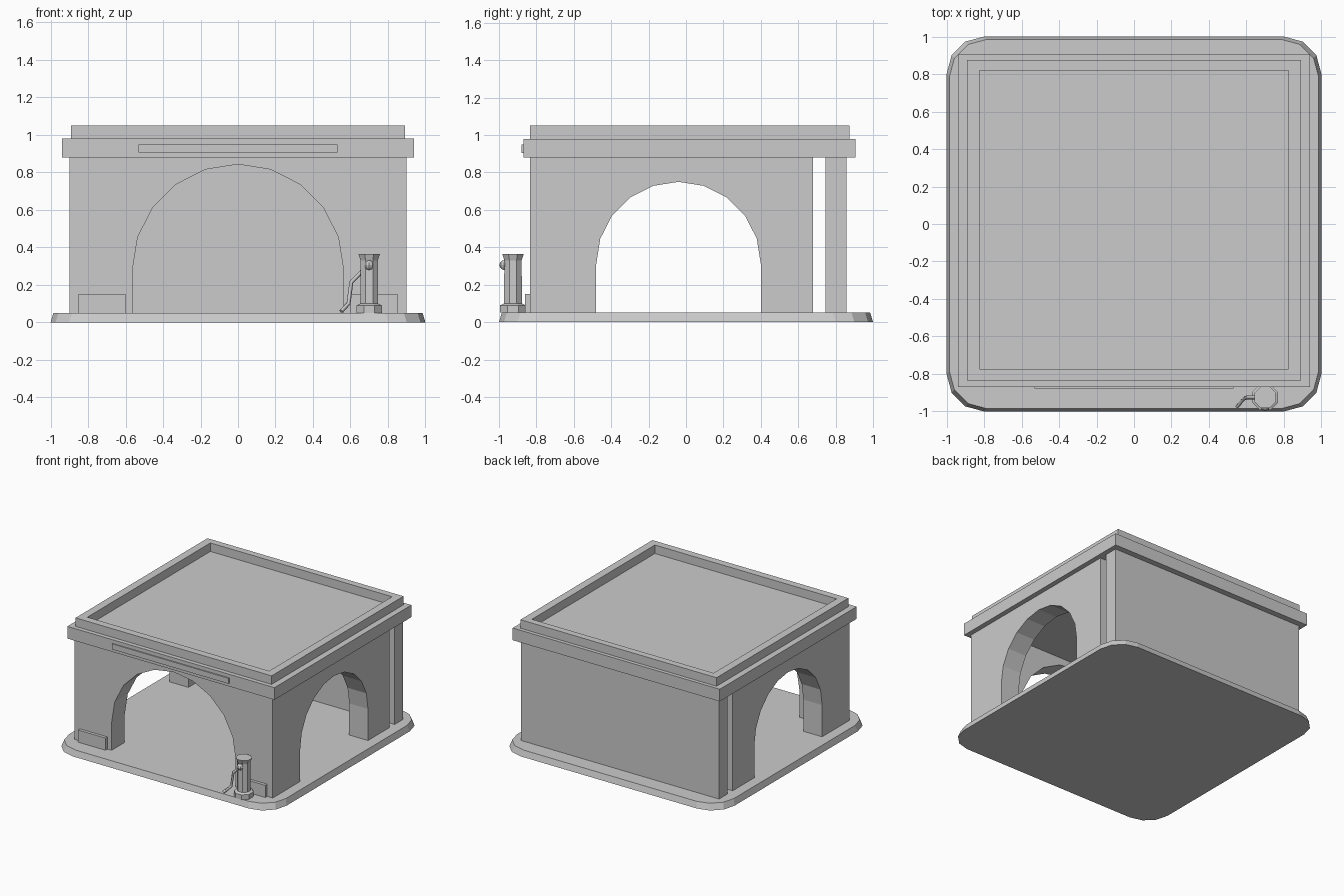
import bpy, bmesh, math
from mathutils import Vector

old = bpy.data.objects.get("Cube")
if old:
    bpy.data.objects.remove(old, do_unlink=True)

GREY = (0.6, 0.6, 0.6, 1)
mat = bpy.data.materials.new("plain grey")
mat.use_nodes = True
mat.diffuse_color = GREY
mat.node_tree.nodes["Principled BSDF"].inputs["Base Color"].default_value = GREY


def finish(name, bm):
    bmesh.ops.recalc_face_normals(bm, faces=bm.faces)
    mesh = bpy.data.meshes.new(name)
    bm.to_mesh(mesh)
    bm.free()
    mesh.materials.append(mat)
    obj = bpy.data.objects.new(name, mesh)
    bpy.context.collection.objects.link(obj)
    return obj


def loft(name, rings):
    """Closed solid through rings with equal point counts."""
    bm = bmesh.new()
    loops = [[bm.verts.new(p) for p in ring] for ring in rings]
    n = len(loops[0])
    for a, b in zip(loops, loops[1:]):
        for i in range(n):
            j = (i + 1) % n
            bm.faces.new((a[i], a[j], b[j], b[i]))
    bm.faces.new(loops[0])
    bm.faces.new(loops[-1])
    return finish(name, bm)


def rect(x0, x1, y0, y1, z):
    return [(x0, y0, z), (x1, y0, z), (x1, y1, z), (x0, y1, z)]


def box(name, x0, x1, y0, y1, z0, z1):
    return loft(name, [rect(x0, x1, y0, y1, z0), rect(x0, x1, y0, y1, z1)])


def circle(x, y, z, r, n=8):
    return [(x + r * math.cos(math.tau * (i + 0.5) / n),
             y + r * math.sin(math.tau * (i + 0.5) / n), z) for i in range(n)]


def arch_profile(u0, u1, mid, r, spring):
    """Wall outline with a round-headed opening in ten segments."""
    arc = [(mid - r * math.cos(math.pi * i / 10), spring + r * math.sin(math.pi * i / 10))
           for i in range(11)]
    return ([(u0, FLOOR), (mid - r, FLOOR)] + arc +
            [(mid + r, FLOOR), (u1, FLOOR), (u1, EAVE), (u0, EAVE)])


FLOOR, EAVE, THICK = 0.05, 0.88, 0.17
FRONT = -0.835

# Rounded base slab with sloping rim
def base_ring(half, z):
    pts = []
    for k, (sx, sy) in enumerate([(1, 1), (-1, 1), (-1, -1), (1, -1)]):
        for s in range(4):
            a = math.pi / 2 * (k + s / 3)
            pts.append((sx * (half - 0.2) + 0.2 * math.cos(a),
                        sy * (half - 0.2) + 0.2 * math.sin(a), z))
    return pts

loft("base", [base_ring(1, 0), base_ring(0.985, FLOOR)])

# Arched walls: front and both sides
front = arch_profile(-0.9, 0.9, 0, 0.563, 0.28)
loft("front_wall", [[(u, y, z) for u, z in front] for y in (FRONT, FRONT + THICK)])
side = arch_profile(FRONT + THICK, 0.68, -0.04, 0.44, 0.31)
for name, s in (("left", 1), ("right", -1)):
    loft(name + "_wall", [[(s * x, u, z) for u, z in side] for x in (0.9, 0.9 - THICK)])
    box(name + "_plinth", *sorted((s * 0.6, s * 0.85)), -0.86, FRONT, FLOOR, 0.15)

# Free-standing back wall
box("back_wall", -0.9, 0.9, 0.745, 0.857, FLOOR, EAVE)

# Roof slab, raised parapet and sign plate
box("roof_slab", -0.94, 0.94, -0.87, 0.905, EAVE, 0.98)
outer, inner = (-0.89, 0.89, -0.835, 0.875), (-0.825, 0.825, -0.775, 0.82)
bm = bmesh.new()
rings = [[bm.verts.new(p) for p in rect(*r, z)]
         for r, z in ((outer, 0.98), (outer, 1.05), (inner, 1.05), (inner, 0.98))]
for a, b in zip(rings, rings[1:] + rings[:1]):
    for i in range(4):
        j = (i + 1) % 4
        bm.faces.new((a[i], a[j], b[j], b[i]))
finish("parapet", bm)
box("sign_plate", -0.53, 0.53, -0.879, -0.87, 0.905, 0.95)

# Standing pump: foot, body with flared top, valve knob
PX, PY = 0.7, -0.925
loft("pump_foot", [circle(PX, PY, z, r) for z, r in
                   ((FLOOR, 0.074), (0.09, 0.074), (0.1, 0.05))])
loft("pump_body", [circle(PX, PY, z, r) for z, r in
                   ((0.09, 0.052), (0.33, 0.05), (0.365, 0.062))])
bm = bmesh.new()
bmesh.ops.create_uvsphere(bm, u_segments=8, v_segments=6, radius=0.026)
bmesh.ops.translate(bm, verts=bm.verts, vec=Vector((PX, -0.972, 0.305)))
finish("pump_knob", bm)

# Hose hanging from the pump
path = [(0.67, -0.925, 0.28), (0.605, -0.925, 0.215),
        (0.59, -0.93, 0.1), (0.55, -0.975, 0.058)]
curve = bpy.data.curves.new("hose_path", "CURVE")
curve.dimensions = "3D"
curve.bevel_depth = 0.011
curve.bevel_resolution = 0
curve.use_fill_caps = True
spline = curve.splines.new("POLY")
spline.points.add(len(path) - 1)
for point, co in zip(spline.points, path):
    point.co = (*co, 1)
curve.materials.append(mat)
bpy.context.collection.objects.link(bpy.data.objects.new("pump_hose", curve))
